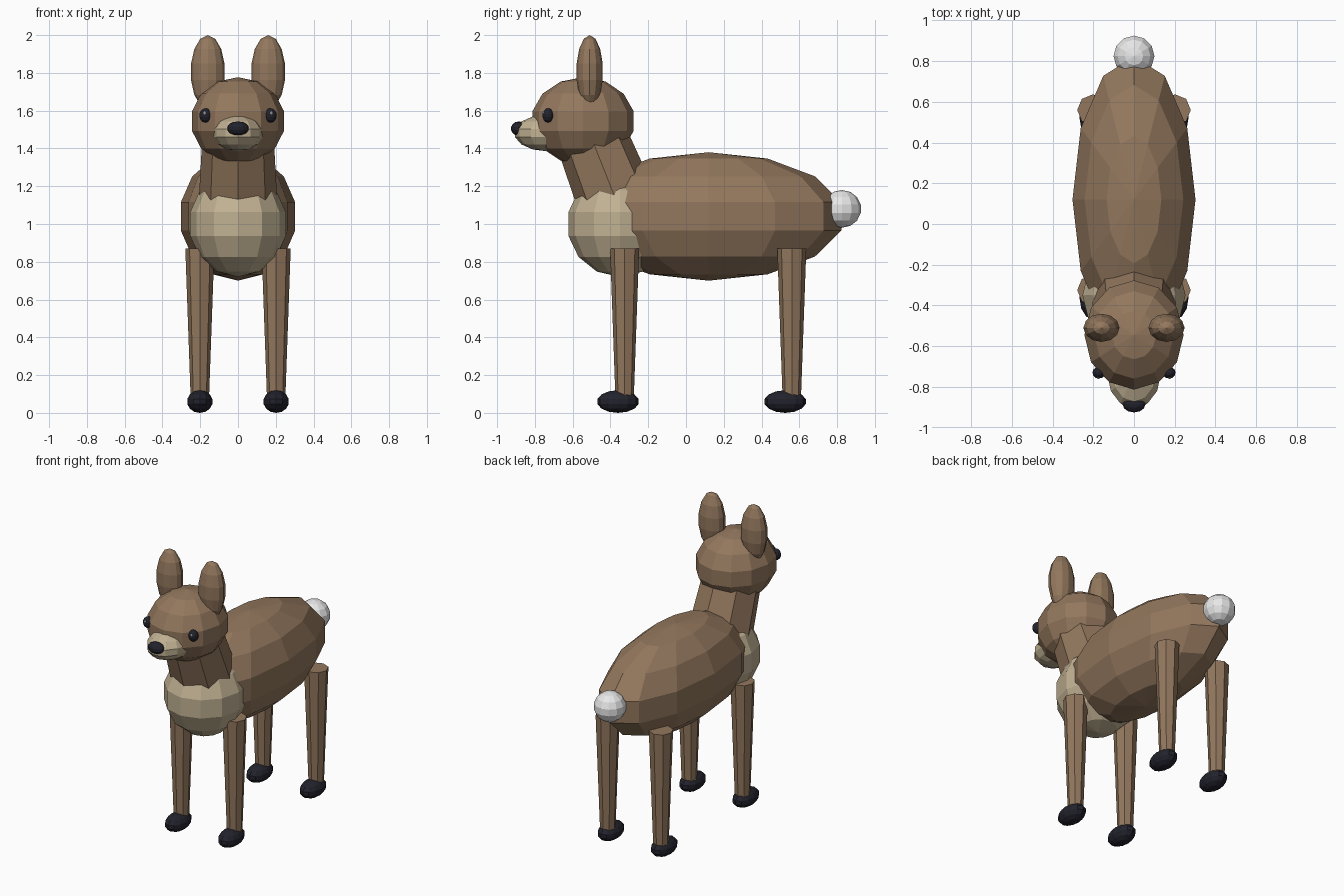
import bpy, math
from mathutils import Vector

cube = bpy.data.objects.get("Cube")
if cube:
    bpy.data.objects.remove(cube, do_unlink=True)


def make_material(name, rgb):
    mat = bpy.data.materials.new(name)
    mat.use_nodes = True
    color = (*rgb, 1.0)
    mat.diffuse_color = color
    bsdf = next(n for n in mat.node_tree.nodes if n.type == 'BSDF_PRINCIPLED')
    bsdf.inputs["Base Color"].default_value = color
    bsdf.inputs["Roughness"].default_value = 0.9
    return mat


BROWN = make_material("brown fur", (0.29, 0.185, 0.11))
CREAM = make_material("cream fur", (0.53, 0.44, 0.29))
WHITE = make_material("white fur", (0.8, 0.8, 0.8))
DARK = make_material("dark hoof", (0.016, 0.016, 0.026))


def finish(name, mat):
    obj = bpy.context.object
    obj.name = name
    obj.data.materials.append(mat)
    return obj


def ellipsoid(name, center, radii, mat, segments=12, rings=7):
    """Flat-shaded low-poly ellipsoid with its poles along z."""
    bpy.ops.mesh.primitive_uv_sphere_add(segments=segments, ring_count=rings,
                                         radius=1, location=center)
    bpy.context.object.scale = radii
    return finish(name, mat)


def taper(name, bottom, top, r_bottom, r_top, mat, sides=8):
    """Tapered prism running between two points."""
    a, b = Vector(bottom), Vector(top)
    axis = b - a
    bpy.ops.mesh.primitive_cone_add(vertices=sides, radius1=r_bottom, radius2=r_top,
                                    depth=axis.length, location=(a + b) / 2)
    # lean in the yz plane only, so the sides stay aligned
    bpy.context.object.rotation_euler.x = math.atan2(-axis.y, axis.z)
    return finish(name, mat)


# Torso, chest and neck
ellipsoid("body", (0, 0.12, 1.04), (0.31, 0.72, 0.34), BROWN)
ellipsoid("chest", (0, -0.35, 1.0), (0.26, 0.28, 0.28), CREAM)
taper("neck", (0, -0.30, 0.95), (0, -0.518, 1.50), 0.217, 0.187, BROWN)

# Head, muzzle, nose and tail
ellipsoid("head", (0, -0.545, 1.545), (0.25, 0.275, 0.232), BROWN)
ellipsoid("muzzle", (0, -0.735, 1.482), (0.135, 0.175, 0.097), CREAM)
ellipsoid("nose", (0, -0.885, 1.505), (0.058, 0.042, 0.038), DARK)
ellipsoid("tail", (0, 0.825, 1.08), (0.103, 0.103, 0.1), WHITE)

# Paired parts: left is +x
for side, s in (("left", 1), ("right", -1)):
    ellipsoid(f"{side}_ear", (s * 0.16, -0.51, 1.805), (0.091, 0.071, 0.195), BROWN)
    ellipsoid(f"{side}_eye", (s * 0.172, -0.73, 1.575), (0.033, 0.03, 0.038), DARK)
    ellipsoid(f"{side}_eye_glint", (s * 0.176, -0.753, 1.587),
              (0.009, 0.009, 0.009), WHITE, 8, 5)
    for end, y in (("front", -0.325), ("back", 0.56)):
        x = s * 0.202
        taper(f"{end}_{side}_leg", (x, y, 0.06), (x, y, 0.87), 0.048, 0.077, BROWN)
        ellipsoid(f"{end}_{side}_hoof", (x, y - 0.035, 0.06), (0.068, 0.112, 0.06), DARK)
